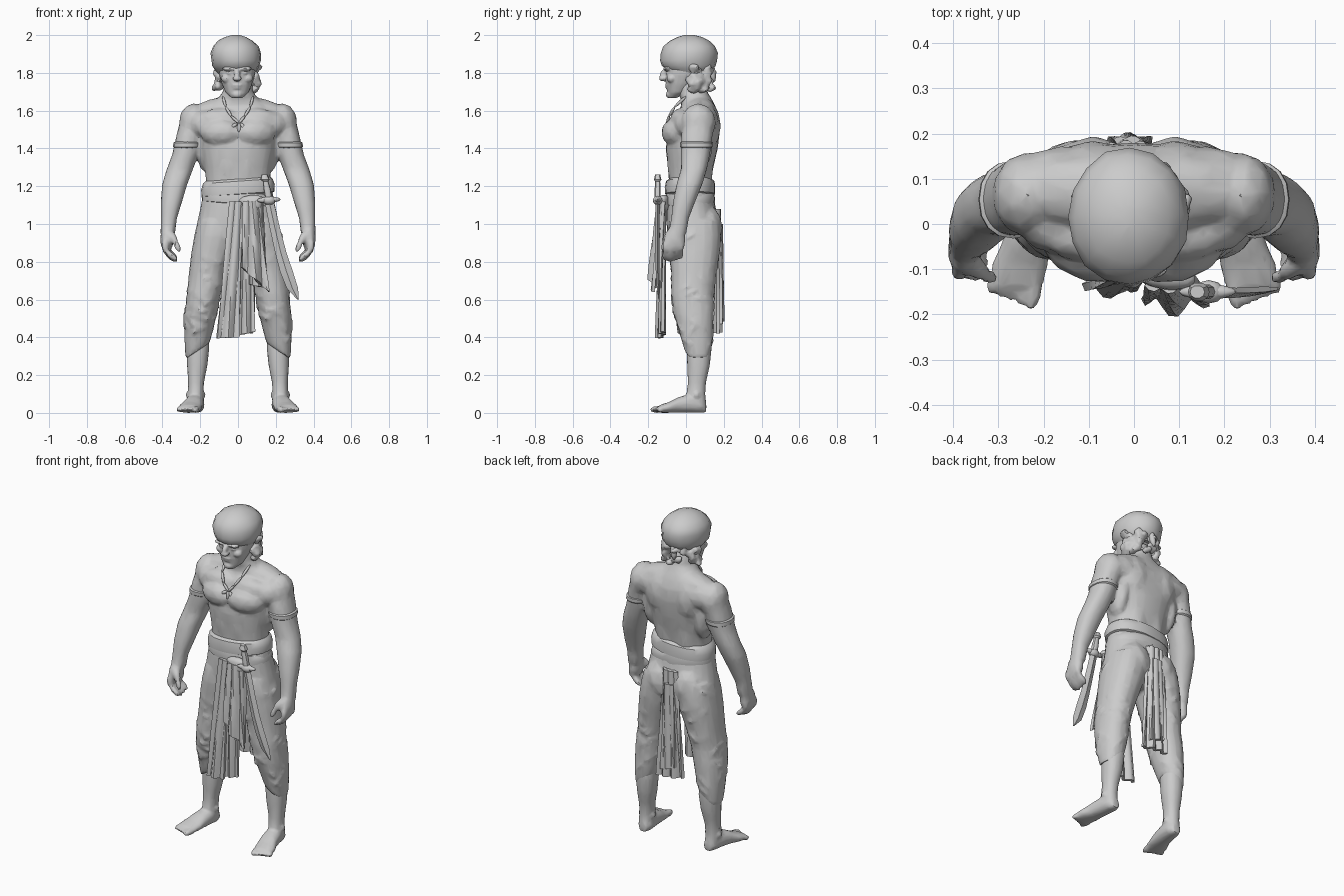
import bpy, bmesh, math, random
from mathutils import Vector, Matrix
random.seed(4)


def loft(bm, rings, n=18, axis='z', s=1, p=0.9):
    """Closed skin through elliptical rings (x, y, z, rx, ry)."""
    f = lambda v: math.copysign(abs(v) ** p, v)
    loops = []
    for x, y, z, rx, ry in rings:
        loop = []
        for i in range(n):
            a = 2 * math.pi * i / n
            u, v = rx * f(math.cos(a)), ry * f(math.sin(a))
            loop.append(bm.verts.new((s * (x + u), y + v, z) if axis == 'z' else (s * (x + u), y, z + v)))
        loops.append(loop)
    for a, b in zip(loops, loops[1:]):
        for i in range(n):
            bm.faces.new((a[i], a[(i + 1) % n], b[(i + 1) % n], b[i]))
    bm.faces.new(loops[0])
    bm.faces.new(loops[-1])


def blob(bm, c, r, rot=Matrix()):
    m = Matrix.Translation(c) @ rot @ Matrix.Diagonal((*r, 1))
    bmesh.ops.create_icosphere(bm, subdivisions=2, radius=1, matrix=m)


def bone(bm, a, b, r):
    """Stretched ellipsoid between two points."""
    a, b = Vector(a), Vector(b)
    d = b - a
    blob(bm, (a + b) / 2, (r, r, d.length / 2 + r * .7), d.to_track_quat('Z', 'Y').to_matrix().to_4x4())


def finish(name, bm, voxel=0, ratio=.3, smooth=4, solid=0, angle=35):
    """Turn a bmesh into an object, fusing overlapping masses if asked."""
    bmesh.ops.recalc_face_normals(bm, faces=bm.faces)
    me = bpy.data.meshes.new(name)
    bm.to_mesh(me)
    bm.free()
    ob = bpy.data.objects.new(name, me)
    bpy.context.collection.objects.link(ob)
    if voxel:
        m = ob.modifiers.new('fuse', 'REMESH')
        m.mode, m.voxel_size = 'VOXEL', voxel
        ob.modifiers.new('soften', 'SMOOTH').iterations = smooth
        ob.modifiers.new('facet', 'DECIMATE').ratio = ratio
    if solid:
        m = ob.modifiers.new('thickness', 'SOLIDIFY')
        m.thickness, m.offset = solid, 0
    ev = ob.evaluated_get(bpy.context.evaluated_depsgraph_get())
    ob.data = bpy.data.meshes.new_from_object(ev)
    ob.modifiers.clear()
    bpy.ops.object.select_all(action='DESELECT')
    ob.select_set(True)
    bpy.context.view_layer.objects.active = ob
    bpy.ops.object.shade_smooth_by_angle(angle=math.radians(angle))


def cloth(name, top, bot, pleats, amp, side=-1):
    """Pleated hanging strip; top = x0, x1, y, z and bot = x0, x1, y, z left, z right."""
    bm, nu, nv = bmesh.new(), pleats * 6, 8
    grid = []
    for j in range(nv + 1):
        t, row = j / nv, []
        for i in range(nu + 1):
            u = i / nu
            x = (top[0] + (top[1] - top[0]) * u) * (1 - t) + (bot[0] + (bot[1] - bot[0]) * u) * t
            z = top[3] * (1 - t) + (bot[3] + (bot[4] - bot[3]) * u) * t
            y = top[2] * (1 - t) + bot[2] * t + side * amp * (math.sin(math.pi * u)
                + .7 * math.sin(2 * math.pi * pleats * u + 2 * t)) * (.4 + .6 * t)
            row.append(bm.verts.new((x, y, z)))
        grid.append(row)
    for a, b in zip(grid, grid[1:]):
        for i in range(nu):
            bm.faces.new((a[i], a[i + 1], b[i + 1], b[i]))
    finish(name, bm, solid=.018, angle=45)


# Torso and arms
bm = bmesh.new()
loft(bm, [(0, .02, 1.1, .17, .11), (0, .02, 1.22, .168, .11), (0, .025, 1.3, .178, .12),
          (0, .03, 1.4, .2, .138), (0, .045, 1.5, .215, .135), (0, .06, 1.57, .21, .115),
          (0, .065, 1.625, .18, .09), (0, .055, 1.66, .11, .082), (0, .035, 1.7, .08, .078),
          (0, .025, 1.78, .072, .075)], 24)
for s in (-1, 1):
    tilt = Matrix.Rotation(s * .27, 4, 'Y')
    blob(bm, (s * .095, -.06, 1.485), (.112, .068, .075), Matrix.Rotation(s * .25, 4, 'Z'))
    blob(bm, (s * .09, -.025, 1.555), (.12, .06, .06))
    blob(bm, (s * .17, 0, 1.53), (.09, .065, .075))
    blob(bm, (s * .17, .06, 1.43), (.055, .085, .16))
    blob(bm, (s * .09, .105, 1.52), (.105, .08, .14))
    blob(bm, (s * .16, .085, 1.55), (.12, .088, .09))
    blob(bm, (s * .055, .09, 1.32), (.075, .055, .2))
    blob(bm, (s * .13, .075, 1.615), (.15, .075, .048), tilt)
    blob(bm, (s * .235, .065, 1.535), (.08, .095, .105))
    blob(bm, (s * .045, -.066, 1.33), (.05, .034, .12))
    loft(bm, [(.235, .07, 1.57, .065, .075), (.256, .058, 1.47, .07, .084), (.278, .05, 1.37, .07, .077),
              (.308, .042, 1.29, .07, .069), (.335, .018, 1.21, .067, .069), (.354, -.012, 1.11, .056, .058),
              (.366, -.032, 1.03, .043, .047), (.372, -.045, .95, .039, .047)], 16, s=s)
    # Hands
    blob(bm, (s * .376, -.058, .92), (.037, .058, .07))
    for i in range(4):
        y, dz = -.105 + .027 * i, .008 * abs(i - 1)
        bone(bm, (s * .388, y, .91), (s * .384, y - .004, .85 + dz), .019)
        bone(bm, (s * .378, y - .004, .845 + dz), (s * .328, y - .006, .805 + dz), .017)
    bone(bm, (s * .36, -.085, .955), (s * .332, -.112, .905), .022)
    bone(bm, (s * .332, -.112, .905), (s * .312, -.12, .86), .017)
finish('torso_and_arms', bm, .009, .13, 5)

# Head and face
bm = bmesh.new()
loft(bm, [(-.005, -.072, 1.668, .03, .024), (-.005, -.045, 1.695, .06, .052), (-.005, -.025, 1.74, .08, .08),
          (-.005, -.005, 1.79, .095, .102), (-.005, .005, 1.85, .1, .112), (-.005, .01, 1.92, .09, .1)], 20)
bone(bm, (-.005, -.108, 1.815), (-.005, -.13, 1.78), .016)
for y, z, r in ((-.122, 1.77, (.025, .022, .015)), (-.098, 1.735, (.03, .014, .008)),
                (-.095, 1.72, (.026, .014, .009)), (-.088, 1.685, (.028, .02, .02))):
    blob(bm, (-.005, y, z), r)
for s in (-1, 1):
    blob(bm, (s * .042 - .005, -.1, 1.822), (.04, .022, .012))
    blob(bm, (s * .055 - .005, -.075, 1.77), (.03, .028, .025))
    blob(bm, (s * .038 - .005, -.096, 1.798), (.018, .012, .009))
finish('head', bm, .006, .2, 2)

# Curly hair below the wrap
bm = bmesh.new()
for i in range(75):
    a = math.radians(random.uniform(-15, 195))
    c = Vector((-.006 + .102 * math.cos(a), .04 + .09 * math.sin(a), random.uniform(1.71, 1.83)))
    bone(bm, c, c + Vector([random.uniform(-.022, .022) for k in range(3)]), .018)
finish('hair', bm, .008, .3, 1)

# Head wrap, a full dome gathered at the brow
bm = bmesh.new()
loft(bm, [(-.01, .02, 1.79, .09, .1), (-.01, .017, 1.82, .114, .128), (-.01, .014, 1.838, .124, .143),
          (-.01, .014, 1.865, .13, .149), (-.012, .018, 1.905, .135, .152), (-.012, .018, 1.94, .121, .138),
          (-.012, .018, 1.97, .092, .106), (-.012, .018, 1.99, .056, .066), (-.012, .018, 2, .02, .025)], 16, p=1)
for v in bm.verts:
    v.co += Vector([random.uniform(-.003, .003), random.uniform(-.003, .003), 0])
bone(bm, (-.01, .135, 1.84), (-.02, .145, 1.76), .018)
finish('head_wrap', bm)

# Trousers with gathered folds
leg = [(.1, .045, 1.02, .112, .135), (.115, .045, .94, .116, .142), (.135, .045, .85, .112, .135),
       (.16, .042, .74, .1, .12), (.18, .034, .63, .09, .113), (.198, .042, .52, .085, .105),
       (.207, .055, .42, .077, .088), (.212, .062, .35, .067, .074), (.214, .064, .33, .061, .067)]
bm = bmesh.new()
loft(bm, [(0, .02, 1.2, .178, .112), (0, .025, 1.1, .196, .13), (0, .035, 1.0, .218, .138),
          (0, .04, .92, .2, .135), (0, .04, .86, .13, .1)], 24)
for s in (-1, 1):
    loft(bm, leg, 18, s=s)
    blob(bm, (s * .09, .095, .98), (.105, .1, .13))
    for k in range(40):
        z = random.choice((random.uniform(.37, .95), random.uniform(.48, .72)))
        a, da, dz = random.uniform(0, 6.28), .4, random.uniform(-.04, .04)
        lo, hi = next((q, r) for r, q in zip(leg, leg[1:]) if q[2] <= z <= r[2])
        t = (z - lo[2]) / (hi[2] - lo[2])
        x, y, _, rx, ry = [l + (h - l) * t for l, h in zip(lo, hi)]
        bone(bm, *[(s * (x + rx * math.cos(a + e * da)), y + ry * math.sin(a + e * da), z + e * dz)
                   for e in (-1, 1)], .013)
for v in bm.verts:  # hem dips towards the outside
    v.co.z -= max(0, .5 - v.co.z) * 4 * (abs(v.co.x) - .21)
finish('trousers', bm, .009, .14, 2)

# Lower legs and bare feet
for s, side in ((-1, 'right'), (1, 'left')):
    bm = bmesh.new()
    loft(bm, [(.21, .07, .44, .055, .062), (.212, .07, .34, .06, .066), (.216, .066, .25, .054, .06),
              (.222, .058, .16, .042, .048), (.224, .052, .1, .041, .05), (.224, .055, .03, .044, .054)], 16, s=s)
    loft(bm, [(.22, .107, .03, .025, .028), (.222, .07, .042, .045, .042), (.228, .02, .05, .05, .05),
              (.238, -.04, .042, .054, .042), (.252, -.09, .029, .063, .029), (.262, -.14, .021, .06, .021)],
         14, 'y', s)
    for i in range(5):
        x = .218 + .022 * i
        bone(bm, (s * x, -.12, .02), (s * (x + .01), -.18 + .009 * i, .017), .019 if i == 0 else .015)
    for x in (.183, .265):
        blob(bm, (s * x, .055, .095), (.012, .018, .018))
    finish(side + '_lower_leg', bm, .008, .18, 3)

# Waist sash in overlapping layers
for name, z0, z1, tilt, grow in (('lower_sash', 1.1, 1.18, -.08, 0), ('upper_sash', 1.15, 1.24, .07, .002)):
    bm = bmesh.new()
    h = z1 - z0
    loft(bm, [(0, .022, z0, .175, .115), (0, .022, z0 + .1 * h, .192 + grow, .13 + grow),
              (0, .022, z0 + .5 * h, .193 + grow, .132 + grow), (0, .022, z0 + .85 * h, .184, .126 + grow),
              (0, .022, z1, .168, .11)], 24)
    for v in bm.verts:
        v.co += Vector((random.uniform(-.002, .002), random.uniform(-.002, .002), tilt * v.co.x))
    finish(name, bm)

# Sash knot
bm = bmesh.new()
bone(bm, (.02, -.11, 1.12), (.12, -.122, 1.13), .03)
blob(bm, (.08, -.12, 1.1), (.05, .03, .045))
finish('sash_knot', bm, .009, .25, 2)

# Hanging cloths, front and back
cloth('front_cloth', (-.04, .03, -.115, 1.12), (-.112, .005, -.13, .395, .4), 2, .016)
cloth('front_under_cloth', (.01, .08, -.115, 1.1), (.0, .09, -.115, .41, .43), 2, .014)
cloth('front_drape', (.03, .11, -.13, 1.12), (.02, .165, -.158, .77, .64), 2, .024)
cloth('front_inner_fold', (.06, .13, -.12, 1.12), (.06, .15, -.135, .68, .66), 2, .014)
cloth('back_cloth', (-.06, .04, .165, 1.08), (-.1, .08, .158, .44, .42), 3, .018, 1)
cloth('back_outer_fold', (-.04, .02, .18, 1.0), (-.06, .04, .178, .5, .47), 2, .01, 1)

# Arm bands
for s, side in ((-1, 'right'), (1, 'left')):
    bm = bmesh.new()
    loft(bm, [(.27, .054, 1.4, .064, .076), (.27, .054, 1.408, .074, .085),
              (.267, .054, 1.43, .075, .086), (.266, .054, 1.438, .064, .076)], 16, s=s)
    finish(side + '_arm_band', bm)

# Curved sword: blade, guard, hilt
bm = bmesh.new()
loft(bm, [(.165, -.15, 1.12, .024, .012), (.195, -.152, .98, .027, .012), (.226, -.152, .85, .03, .011),
          (.256, -.15, .75, .034, .01), (.288, -.146, .66, .03, .008), (.318, -.143, .6, .004, .003)], 4, p=1)
finish('sword_blade', bm, angle=20)
bm = bmesh.new()
bone(bm, (.11, -.15, 1.125), (.215, -.15, 1.13), .017)
blob(bm, (.165, -.15, 1.125), (.035, .026, .025))
loft(bm, [(.165, -.15, 1.12, .018, .016), (.155, -.15, 1.18, .019, .017), (.146, -.15, 1.225, .015, .014),
          (.143, -.15, 1.235, .024, .021), (.14, -.15, 1.262, .016, .014)], 10)
finish('sword_hilt', bm)

# Necklace cord and pendant
bm = bmesh.new()
for s in (-1, 1):
    pts = [(s * .08, .0, 1.675), (s * .065, -.06, 1.62), (s * .035, -.09, 1.57), (.005, -.1, 1.535)]
    for a, b in zip(pts, pts[1:]):
        bone(bm, a, b, .008)
for dx, dz in ((-.035, -.01), (0, -.035), (.03, -.02)):
    bone(bm, (.005 + dx * .4, -.102, 1.53), (.005 + dx, -.106, 1.525 + dz), .01)
finish('necklace', bm)
